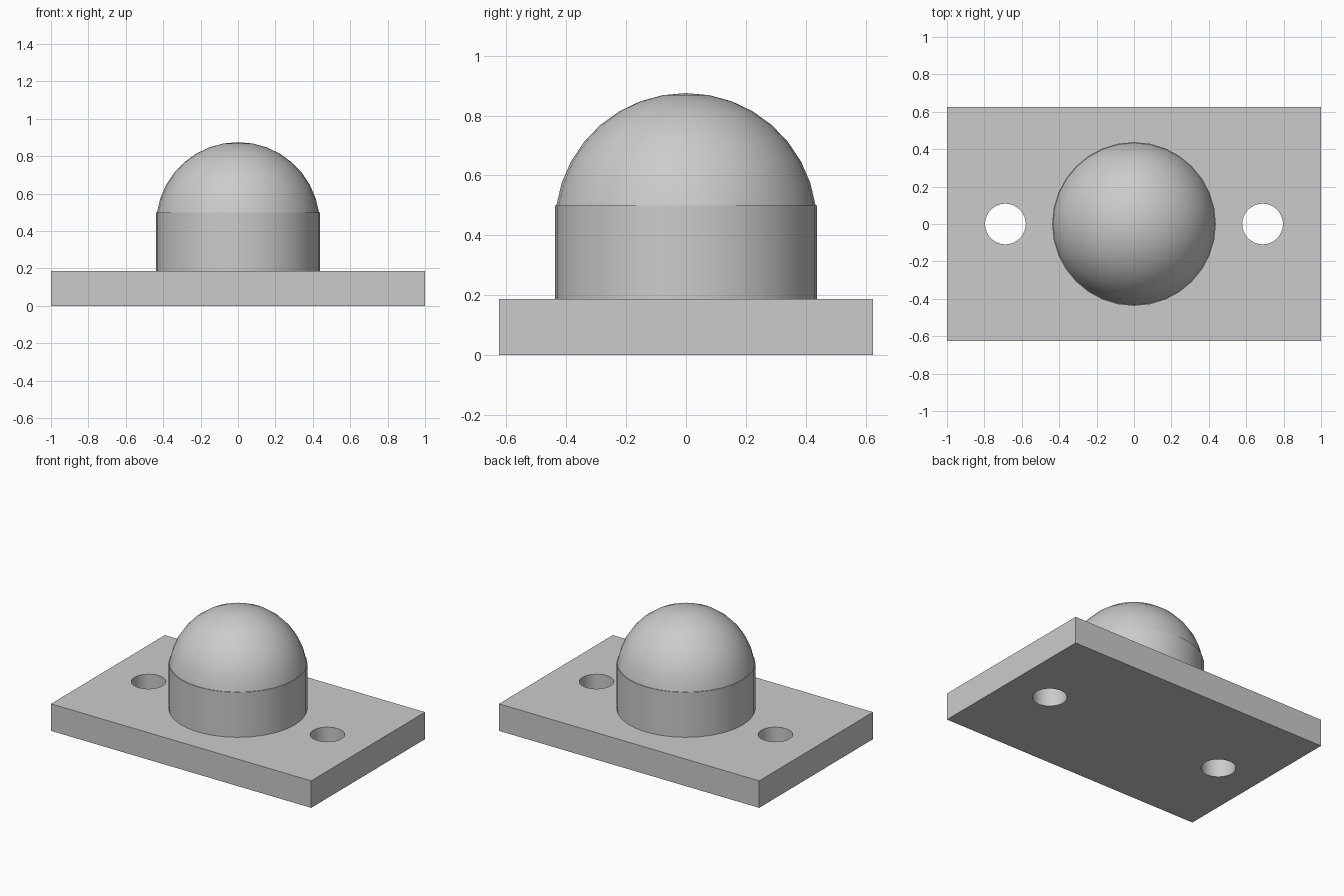
import bpy, bmesh, math
from mathutils import Matrix

cube = bpy.data.objects.get("Cube")
if cube:
    bpy.data.objects.remove(cube, do_unlink=True)

LENGTH, DEPTH, THICK = 2.0, 1.25, 0.1875
RADIUS, COLLAR_TOP, SEGMENTS = 0.4375, 0.5, 32
HOLE_RADIUS, HOLE_X = 0.109, 0.6875

grey = bpy.data.materials.new("light grey")
grey.use_nodes = True
colour = (0.6, 0.6, 0.6, 1)
grey.diffuse_color = colour
grey.node_tree.nodes["Principled BSDF"].inputs["Base Color"].default_value = colour


def add_object(name, bm):
    bmesh.ops.recalc_face_normals(bm, faces=bm.faces)
    mesh = bpy.data.meshes.new(name)
    bm.to_mesh(mesh)
    bm.free()
    mesh.materials.append(grey)
    obj = bpy.data.objects.new(name, mesh)
    bpy.context.collection.objects.link(obj)
    return obj


def smooth(obj):
    bpy.ops.object.select_all(action="DESELECT")
    obj.select_set(True)
    bpy.context.view_layer.objects.active = obj
    bpy.ops.object.shade_smooth_by_angle(angle=math.radians(30))


# Base plate
bm = bmesh.new()
bmesh.ops.create_cube(bm, size=1, matrix=Matrix.Translation((0, 0, THICK / 2))
                      @ Matrix.Diagonal((LENGTH, DEPTH, THICK, 1)))
plate = add_object("base_plate", bm)

# Two mounting holes cut straight through
bm = bmesh.new()
for side in (-1, 1):
    bmesh.ops.create_cone(bm, cap_ends=True, segments=SEGMENTS, radius1=HOLE_RADIUS,
                          radius2=HOLE_RADIUS, depth=1,
                          matrix=Matrix.Translation((side * HOLE_X, 0, 0)))
cutter = add_object("hole_cutter", bm)
cutter.hide_render = True
cut = plate.modifiers.new("mounting_holes", "BOOLEAN")
cut.operation = "DIFFERENCE"
cut.solver = "EXACT"
cut.object = cutter
bpy.context.view_layer.objects.active = plate
bpy.ops.object.modifier_apply(modifier=cut.name)
bpy.data.objects.remove(cutter, do_unlink=True)
smooth(plate)

# Domed boss: straight collar, tiny shoulder, then a ball of the same radius
start = math.asin((COLLAR_TOP - RADIUS) / RADIUS)
profile = [(0, THICK), (RADIUS, THICK), (RADIUS, COLLAR_TOP)]
RINGS = 8
for i in range(RINGS + 1):
    a = start + (math.pi / 2 - start) * i / RINGS
    profile.append((RADIUS * math.cos(a), RADIUS + RADIUS * math.sin(a)))
bm = bmesh.new()
verts = [bm.verts.new((r, 0, z)) for r, z in profile]
edges = [bm.edges.new(pair) for pair in zip(verts, verts[1:])]
bmesh.ops.spin(bm, geom=verts + edges, cent=(0, 0, 0), axis=(0, 0, 1),
               angle=math.tau, steps=SEGMENTS, use_merge=True)
bmesh.ops.remove_doubles(bm, verts=bm.verts, dist=0.0005)
smooth(add_object("domed_boss", bm))
